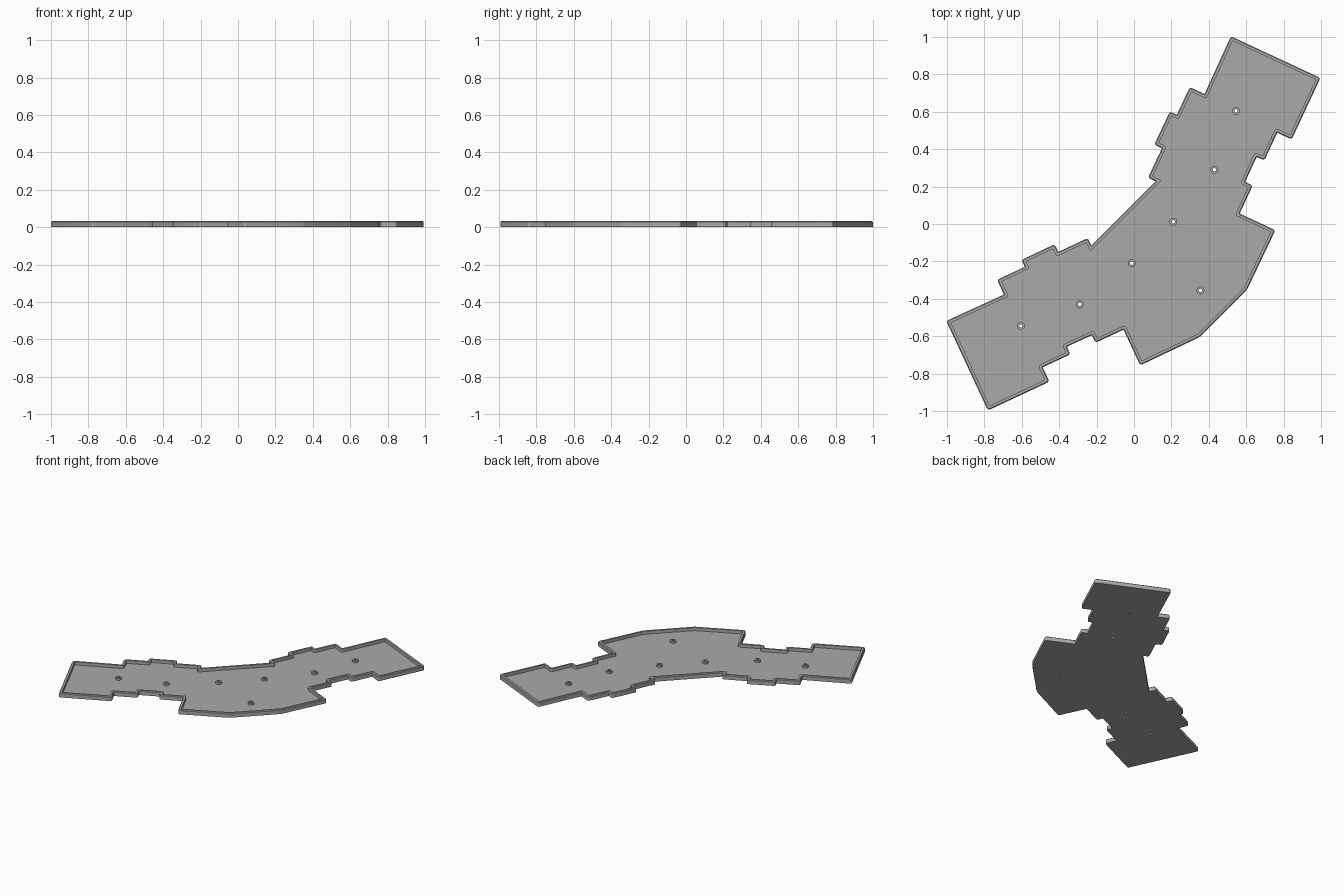
import bpy, bmesh, math
from mathutils import Vector

if "Cube" in bpy.data.objects:
    bpy.data.objects.remove(bpy.data.objects["Cube"])

FLOOR, TOP, CHAMFER, WALL = 0.010, 0.033, 0.005, 0.019
HOLE_R, POST_R, POST_TOP, SEG = 0.009, 0.021, 0.024, 24

grey = bpy.data.materials.new("grey plastic")
grey.diffuse_color = (0.4, 0.4, 0.4, 1)
grey.use_nodes = True
grey.node_tree.nodes["Principled BSDF"].inputs["Base Color"].default_value = grey.diffuse_color


def mirrored(p):
    # The plate is symmetric about the diagonal y = -x
    return (-p[1], -p[0])


def offset(pts, d):
    # Mitred inward offset of a clockwise polygon
    out = []
    for i, p in enumerate(pts):
        a = (p - pts[i - 1]).normalized()
        b = (pts[(i + 1) % len(pts)] - p).normalized()
        na, nb = Vector((a.y, -a.x)), Vector((b.y, -b.x))
        out.append(p + (na + nb) * (d / (1 + na.dot(nb))))
    return out


def rounded(pts, r_convex, r_concave, n=4):
    # Replace every corner with a small curve
    out = []
    for i, p in enumerate(pts):
        a = (pts[i - 1] - p).normalized()
        b = (pts[(i + 1) % len(pts)] - p).normalized()
        r = r_convex if a.cross(b) > 0 else r_concave
        s, e = p + a * r, p + b * r
        for k in range(n + 1):
            t = k / n
            out.append(s * (1 - t) ** 2 + p * 2 * t * (1 - t) + e * t * t)
    return out


def circle(c, r):
    return [Vector((c[0] + r * math.cos(2 * math.pi * k / SEG),
                    c[1] + r * math.sin(2 * math.pi * k / SEG))) for k in range(SEG)]


def ring(bm, pts, z):
    return [bm.verts.new((p.x, p.y, z)) for p in pts]


def bridge(bm, a, b):
    n = len(a)
    for i in range(n):
        j = (i + 1) % n
        bm.faces.new((a[i], a[j], b[j], b[i]))


def fill(bm, loops):
    # Flat face bounded by an outline and hole loops
    edges = []
    for l in loops:
        for i in range(len(l)):
            pair = (l[i - 1], l[i])
            edges.append(bm.edges.get(pair) or bm.edges.new(pair))
    bmesh.ops.triangle_fill(bm, use_beauty=True, use_dissolve=False, edges=edges)


def finish(bm, name):
    bmesh.ops.recalc_face_normals(bm, faces=bm.faces)
    me = bpy.data.meshes.new(name)
    bm.to_mesh(me)
    bm.free()
    me.materials.append(grey)
    ob = bpy.data.objects.new(name, me)
    bpy.context.collection.objects.link(ob)
    bpy.ops.object.select_all(action='DESELECT')
    ob.select_set(True)
    bpy.context.view_layer.objects.active = ob
    bpy.ops.object.shade_smooth_by_angle(angle=math.radians(30))


# Half of the outline, inner bend to outer bend, clockwise
half = [(0.115, 0.228), (0.075, 0.247), (0.149, 0.405), (0.108, 0.424),
        (0.192, 0.602), (0.229, 0.584), (0.298, 0.732), (0.377, 0.695),
        (0.518, 1.004), (0.997, 0.781), (0.843, 0.452), (0.766, 0.488),
        (0.697, 0.340), (0.656, 0.359), (0.594, 0.225), (0.635, 0.206),
        (0.565, 0.056), (0.756, -0.033), (0.604, -0.352)]
outline = [Vector(p) for p in half + [mirrored(p) for p in reversed(half)]]
outer = rounded(outline, 0.016, 0.006)
shoulder = rounded(offset(outline, CHAMFER), 0.012, 0.009)
inner = rounded(offset(outline, WALL), 0.004, 0.014)

arm_holes = [(0.545, 0.605), (0.43, 0.29), (0.21, 0.012)]
holes = arm_holes + [mirrored(p) for p in arm_holes] + [(0.355, -0.355)]

# Tray: drilled floor with a raised chamfered rim
bm = bmesh.new()
bottom = ring(bm, outer, 0)
side = ring(bm, outer, TOP - CHAMFER)
crest = ring(bm, shoulder, TOP)
lip = ring(bm, inner, TOP)
floor = ring(bm, inner, FLOOR)
for a, b in ((bottom, side), (side, crest), (crest, lip), (lip, floor)):
    bridge(bm, a, b)
low, high = [], []
for h in holes:
    low.append(ring(bm, circle(h, HOLE_R), 0))
    high.append(ring(bm, circle(h, HOLE_R), FLOOR))
    bridge(bm, low[-1], high[-1])
fill(bm, [bottom] + low)
fill(bm, [floor] + high)
finish(bm, "tray")

# Hollow standoffs around the holes
for i, h in enumerate(holes):
    bm = bmesh.new()
    loops = [ring(bm, circle(h, r), z) for r, z in
             ((POST_R, FLOOR), (POST_R, POST_TOP), (HOLE_R, POST_TOP), (HOLE_R, FLOOR))]
    for a, b in zip(loops, loops[1:]):
        bridge(bm, a, b)
    finish(bm, f"standoff_{i + 1}")
